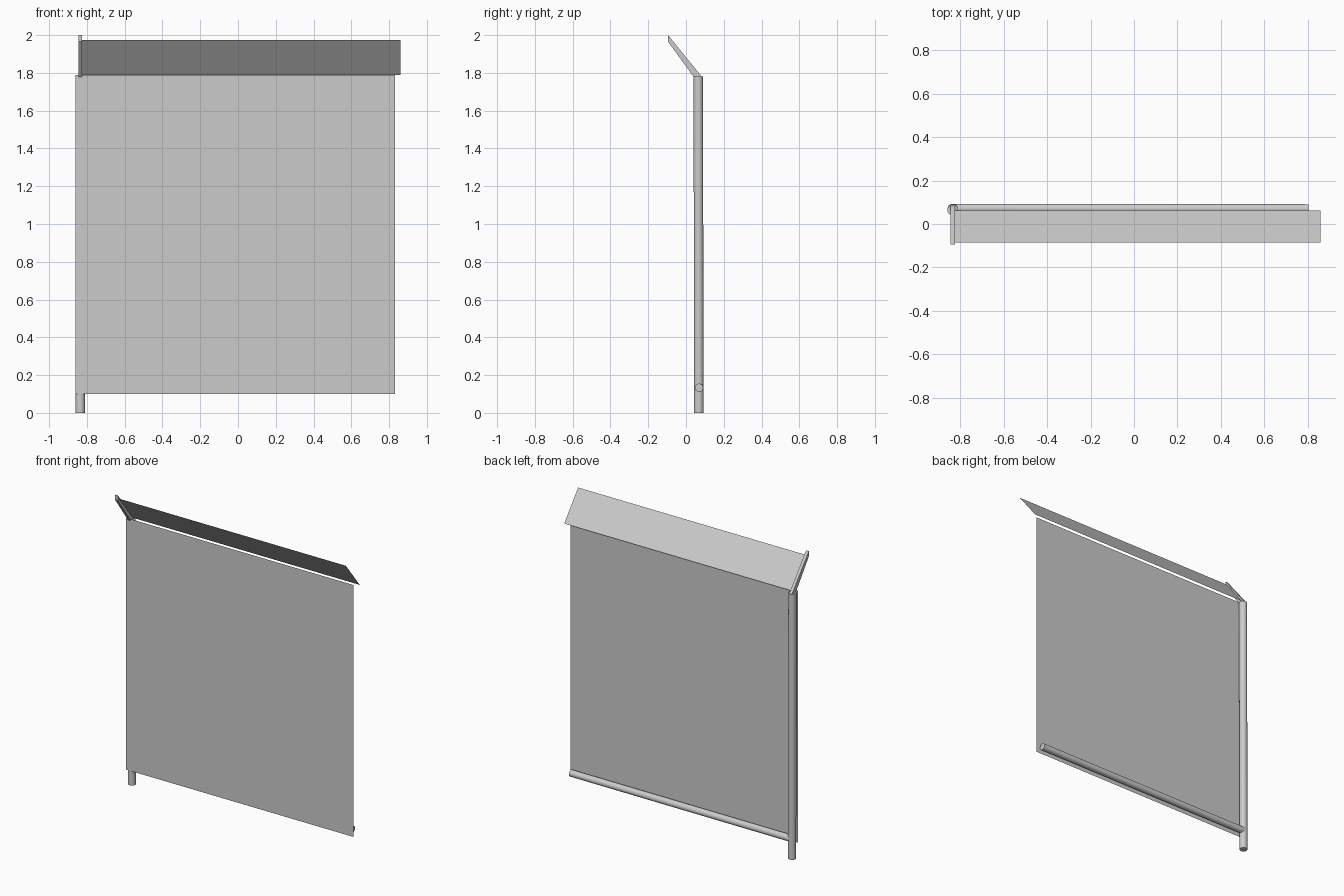
import bpy, bmesh
from mathutils import Vector

cube = bpy.data.objects.get("Cube")
if cube:
    bpy.data.objects.remove(cube, do_unlink=True)

grey = bpy.data.materials.new("plain grey")
grey.use_nodes = True
colour = (0.6, 0.6, 0.6, 1)
grey.diffuse_color = colour
grey.node_tree.nodes["Principled BSDF"].inputs["Base Color"].default_value = colour


def add_object(name, bm):
    mesh = bpy.data.meshes.new(name)
    bm.to_mesh(mesh)
    bm.free()
    mesh.materials.append(grey)
    obj = bpy.data.objects.new(name, mesh)
    bpy.context.collection.objects.link(obj)
    return obj


def sheet(name, x0, x1, low, high):
    """Thin flat panel spanning x0..x1 between two (y, z) edges."""
    bm = bmesh.new()
    corners = [(x0, *low), (x1, *low), (x1, *high), (x0, *high)]
    bm.faces.new([bm.verts.new(c) for c in corners])
    return add_object(name, bm)


def tube(name, start, end, radius):
    """Round smooth-shaded pole between two points."""
    a, b = Vector(start), Vector(end)
    bm = bmesh.new()
    bmesh.ops.create_cone(bm, cap_ends=True, segments=32, radius1=radius,
                          radius2=radius, depth=(b - a).length)
    obj = add_object(name, bm)
    obj.location = (a + b) / 2
    obj.rotation_mode = 'QUATERNION'
    obj.rotation_quaternion = (b - a).to_track_quat('Z', 'Y')
    bpy.ops.object.select_all(action='DESELECT')
    obj.select_set(True)
    bpy.context.view_layer.objects.active = obj
    bpy.ops.object.shade_smooth_by_angle()
    return obj


def prism(name, x0, x1, profile):
    """Solid with a (y, z) profile extruded along x."""
    bm = bmesh.new()
    face = bm.faces.new([bm.verts.new((x0, y, z)) for y, z in profile])
    ext = bmesh.ops.extrude_face_region(bm, geom=[face])
    moved = [v for v in ext["geom"] if isinstance(v, bmesh.types.BMVert)]
    bmesh.ops.translate(bm, vec=(x1 - x0, 0, 0), verts=moved)
    bmesh.ops.recalc_face_normals(bm, faces=bm.faces)
    return add_object(name, bm)


# Main fence panel and the forward-leaning top panel
sheet("fence_panel", -0.86, 0.83, (0.04, 0.1), (0.04, 1.79))
sheet("overhang_panel", -0.825, 0.86, (0.063, 1.79), (-0.085, 1.975))

# Upright post and bottom rail
tube("post", (-0.835, 0.068, 0), (-0.835, 0.065, 1.78), 0.025)
tube("bottom_rail", (-0.83, 0.071, 0.133), (0.805, 0.069, 0.133), 0.022)

# Slanted arm on top of the post
prism("overhang_arm", -0.845, -0.825,
      [(0.043, 1.775), (0.088, 1.775), (-0.095, 2.0), (-0.095, 1.965)])
